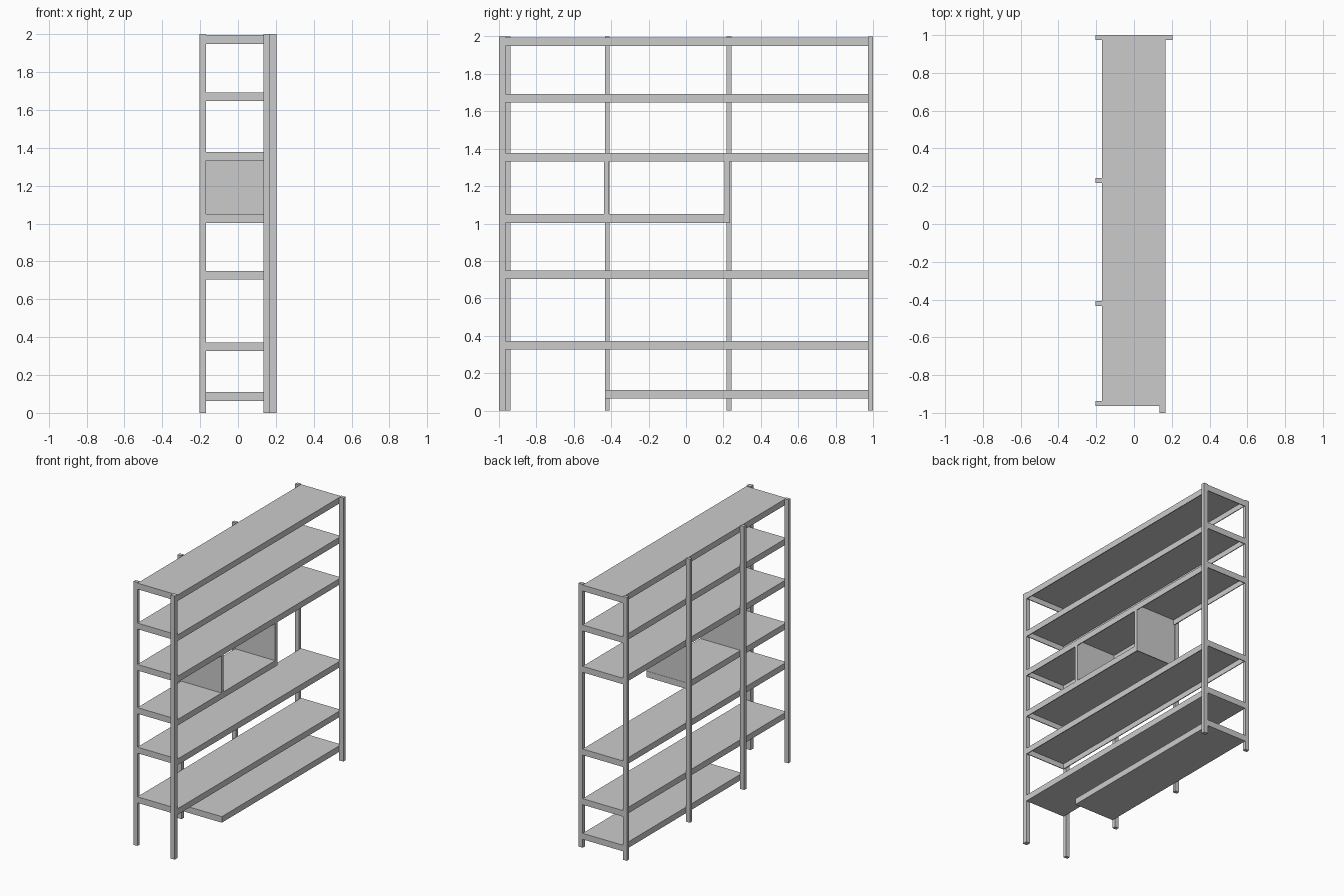
import bpy, bmesh
from mathutils import Vector

if "Cube" in bpy.data.objects:
    bpy.data.objects.remove(bpy.data.objects["Cube"])


def box(name, x, y, z, lip=0.0):
    """Box from min/max pairs; lip > 0 hollows the underside like folded sheet metal."""
    bm = bmesh.new()
    bmesh.ops.create_cube(bm, size=1)
    for v in bm.verts:
        v.co = Vector([(a + b) / 2 + c * (b - a) for c, (a, b) in zip(v.co, (x, y, z))])
    if lip:
        bm.normal_update()
        under = min(bm.faces, key=lambda f: f.normal.z)
        bmesh.ops.inset_region(bm, faces=[under], thickness=lip, use_even_offset=True)
        inner = bmesh.ops.extrude_discrete_faces(bm, faces=[under])["faces"][0]
        for v in inner.verts:
            v.co.z = z[1] - lip
    bmesh.ops.recalc_face_normals(bm, faces=bm.faces)
    mesh = bpy.data.meshes.new(name)
    bm.to_mesh(mesh)
    bm.free()
    obj = bpy.data.objects.new(name, mesh)
    bpy.context.collection.objects.link(obj)
    return obj


X0, X1 = -0.17, 0.168      # shelf depth
Y0, Y1 = -0.964, 1.0       # shelf length
T = 0.046                  # shelf thickness

# Upright posts: four along the left face, one at each right corner
for i, y in enumerate((-0.964, -0.434, 0.217, 0.974)):
    box(f"left_post_{i + 1}", (-0.203, X0), (y, y + 0.026), (0, 2))
box("right_back_post", (X1, 0.203), (0.974, 1.0), (0, 2))
box("right_front_post", (0.134, X1), (-1.0, Y0), (0, 2))

# Shelves: name, top height, y start, y end, lip (0 = closed underside)
shelves = [
    ("base_shelf", 0.11, -0.434, Y1, 0),
    ("lower_shelf", 0.373, Y0, Y1, 0),
    ("middle_shelf", 0.75, Y0, Y1, 0.006),
    ("short_shelf", 1.05, Y0, 0.235, 0.006),
    ("upper_shelf", 1.378, Y0, Y1, 0.006),
    ("high_shelf", 1.692, Y0, Y1, 0.006),
    ("top_shelf", 1.995, Y0, Y1, 0.006),
]
for name, top, ya, yb, lip in shelves:
    box(name, (X0, X1), (ya, yb), (top - T, top), lip)

# Divider panels between the short shelf and the shelf above
for name, y in (("front_divider", -0.438), ("back_divider", 0.206)):
    box(name, (X0, X1), (y, y + 0.027), (1.05, 1.372))
